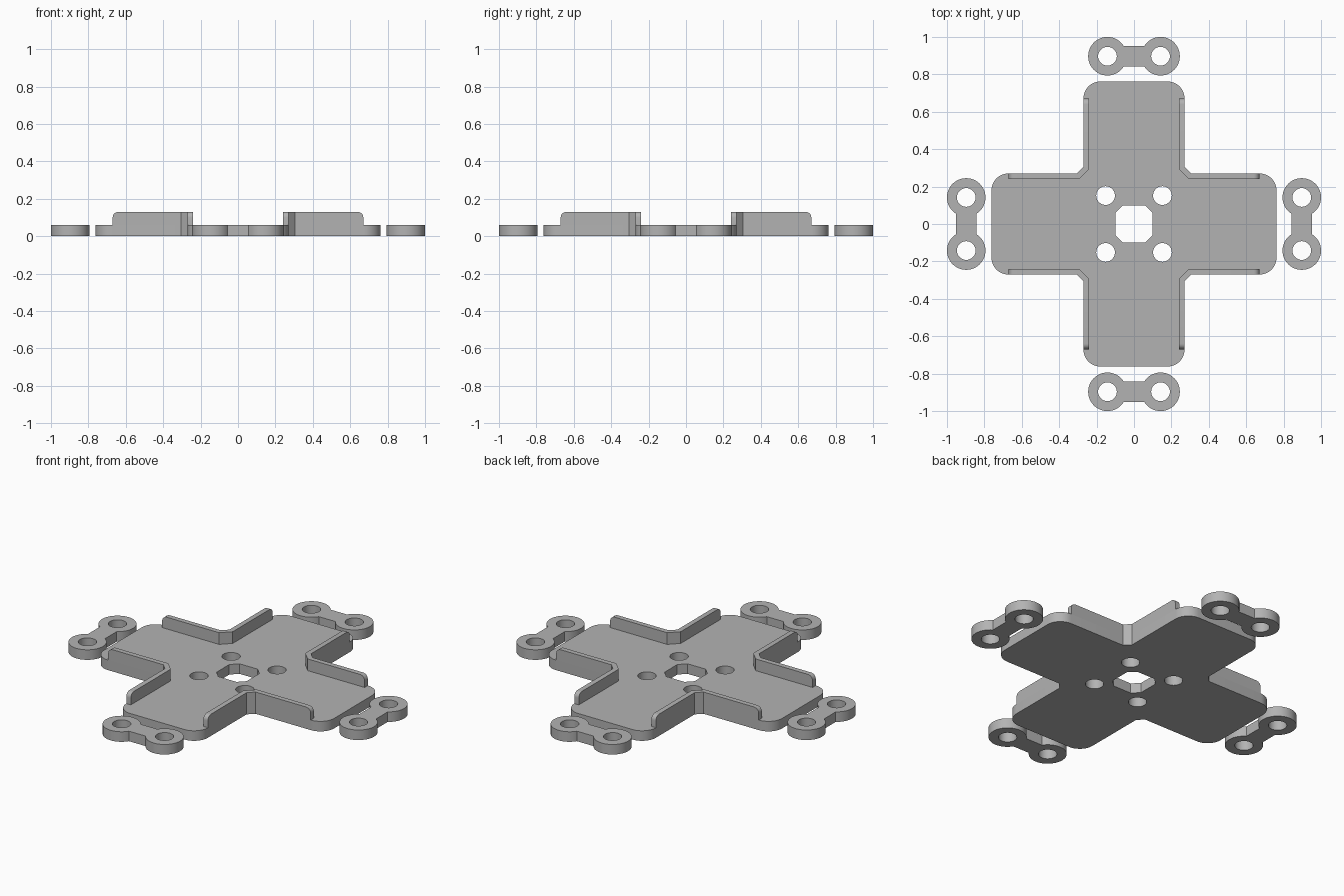
import bpy, bmesh, math
from mathutils import Matrix

if "Cube" in bpy.data.objects:
    bpy.data.objects.remove(bpy.data.objects["Cube"])

GREY = bpy.data.materials.new("plain grey")
GREY.diffuse_color = (0.45, 0.45, 0.45, 1)
GREY.use_nodes = True
GREY.node_tree.nodes["Principled BSDF"].inputs["Base Color"].default_value = GREY.diffuse_color
T = 0.06          # plate thickness
TOP = 0.13        # lip height
HALF, LONG, R = 0.27, 0.762, 0.09


def arc(cx, cy, r, a0, a1, n):
    return [(cx + r * math.cos(math.radians(a0 + (a1 - a0) * i / n)),
             cy + r * math.sin(math.radians(a0 + (a1 - a0) * i / n))) for i in range(n + 1)]


def circle(cx, cy, r, n=40):
    return arc(cx, cy, r, 0, 360, n)[:-1]


def turn(pts, k):
    for _ in range(k):
        pts = [(-y, x) for x, y in pts]
    return pts


def finish(name, bm):
    bmesh.ops.recalc_face_normals(bm, faces=bm.faces[:])
    me = bpy.data.meshes.new(name)
    bm.to_mesh(me)
    bm.free()
    me.materials.append(GREY)
    ob = bpy.data.objects.new(name, me)
    bpy.context.collection.objects.link(ob)
    bpy.ops.object.select_all(action='DESELECT')
    ob.select_set(True)
    bpy.context.view_layer.objects.active = ob
    bpy.ops.object.shade_smooth_by_angle(angle=math.radians(30))
    return ob


def slab(name, loops, height):
    """Flat outline with holes, extruded upward from z = 0."""
    bm = bmesh.new()
    for loop in loops:
        vs = [bm.verts.new((x, y, 0)) for x, y in loop]
        for a, b in zip(vs, vs[1:] + vs[:1]):
            bm.edges.new((a, b))
    bmesh.ops.triangle_fill(bm, use_beauty=True, edges=bm.edges[:], normal=(0, 0, 1))
    ext = bmesh.ops.extrude_face_region(bm, geom=bm.faces[:], use_keep_orig=True)
    top = [g for g in ext["geom"] if isinstance(g, bmesh.types.BMVert)]
    bmesh.ops.translate(bm, verts=top, vec=(0, 0, height))
    return finish(name, bm)


# Cross-shaped plate: one arm with rounded corners, turned four times
CH = 0.305
arm = ([(CH, -HALF)] + arc(LONG - R, -HALF + R, R, -90, 0, 10)
       + arc(LONG - R, HALF - R, R, 0, 90, 10) + [(CH, HALF)])
outline = [p for k in range(4) for p in turn(arm, k)]
square = [p for k in range(4) for p in turn([(0.10, -0.06), (0.10, 0.06)], k)]
holes = [circle(sx * 0.152, sy * 0.152, 0.05) for sx in (-1, 1) for sy in (-1, 1)]
slab("cross_plate", [outline, square] + holes, T)

# Raised lips in the four inner corners, with rounded upper ends
END, ER, IN, ICH = 0.67, 0.03, 0.24, 0.293
ends = [(END, T)] + arc(END - ER, TOP - ER, ER, 0, 90, 6)
half = [((s, HALF), (s, IN), z) for s, z in ends] + [((CH, HALF), (ICH, IN), TOP)]
path = half + [(o[::-1], i[::-1], z) for o, i, z in reversed(half)]
for k in range(4):
    bm = bmesh.new()
    # ribs run outer bottom, outer top, inner top, inner bottom
    ribs = [[bm.verts.new(v) for v in ((*o, T), (*o, z), (*i, z), (*i, T))] for o, i, z in path]
    for a, b in zip(ribs, ribs[1:]):
        for j in range(4):
            bm.faces.new((a[j], a[(j + 1) % 4], b[(j + 1) % 4], b[j]))
    bmesh.ops.remove_doubles(bm, verts=bm.verts[:], dist=1e-5)
    bmesh.ops.dissolve_degenerate(bm, edges=bm.edges[:], dist=1e-5)
    bmesh.ops.rotate(bm, verts=bm.verts[:], cent=(0, 0, 0),
                     matrix=Matrix.Rotation(k * math.pi / 2, 3, 'Z'))
    finish(f"corner_lip_{k + 1}", bm)

# Two-ring links beyond each arm end
RING, BAR, CX, CY = 0.103, 0.055, 0.142, 0.897
ang = math.degrees(math.asin(BAR / RING))
link = (arc(CX, CY, RING, -180 + ang, 180 - ang, 48)
        + arc(-CX, CY, RING, ang, 360 - ang, 48))
for k in range(4):
    loops = [link, circle(CX, CY, 0.05), circle(-CX, CY, 0.05)]
    slab(f"ring_link_{k + 1}", [turn(l, k) for l in loops], T)
